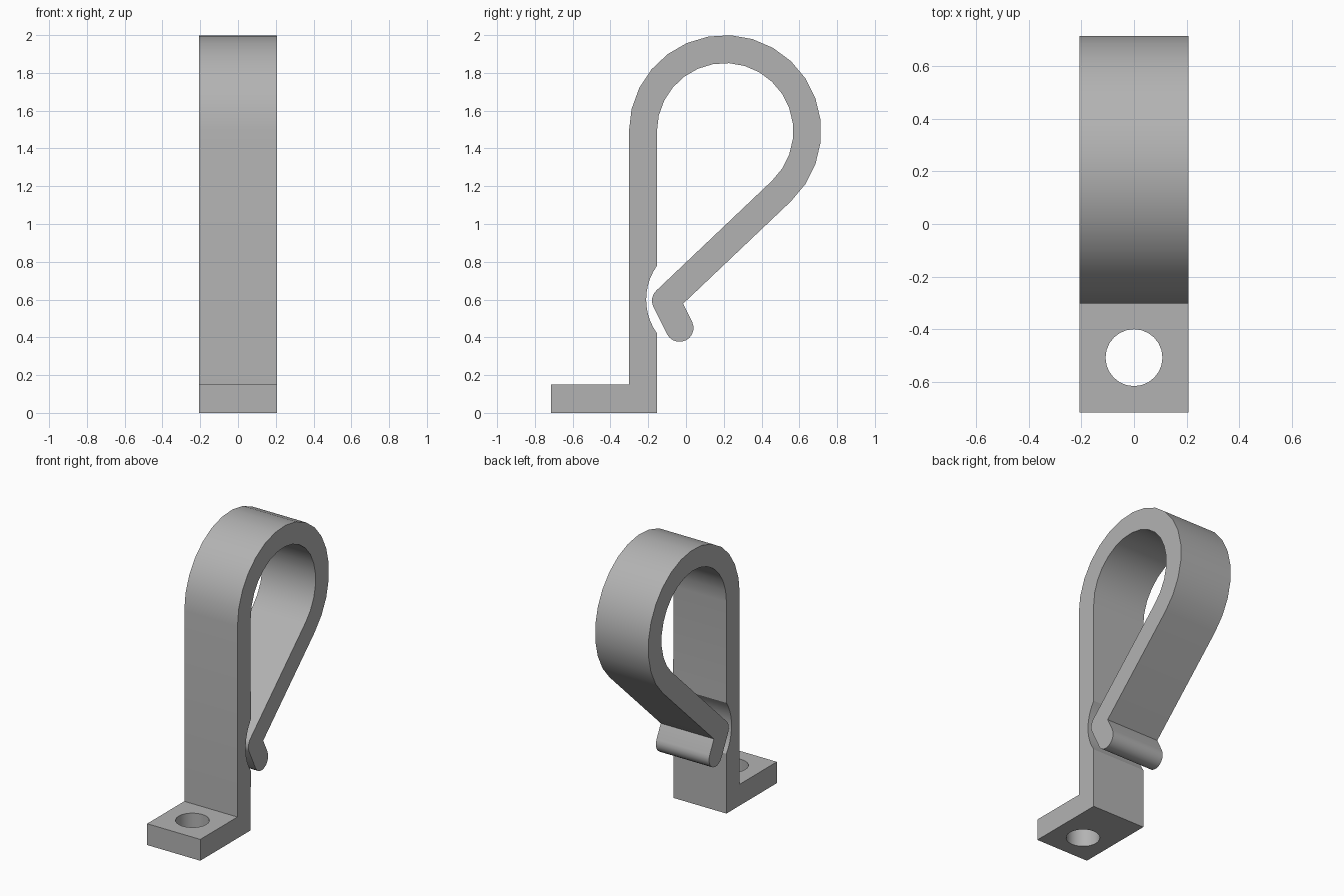
import bpy, bmesh, math
from mathutils import Vector

cube = bpy.data.objects.get("Cube")
if cube:
    bpy.data.objects.remove(cube, do_unlink=True)

HALF_WIDTH = 0.207
BAND = 0.074                                   # half the strip thickness
LOOP, LOOP_R = Vector((0.207, 1.491)), 0.435   # loop centre and mid radius
BEND, TIP = Vector((-0.106, 0.594)), Vector((-0.034, 0.45))
LOOP_END = -46.5
FRONT, BACK = -0.302, -0.154                   # faces of the upright leg
FOOT_FRONT, FOOT_TOP = -0.715, 0.15


def arc(centre, radius, start, end, steps):
    """Points along an arc in the side plane, angles in degrees."""
    angles = [math.radians(start + (end - start) * i / steps) for i in range(steps + 1)]
    return [centre + radius * Vector((math.cos(a), math.sin(a))) for a in angles]


def degrees_of(v):
    return math.degrees(math.atan2(v.y, v.x))


# Side directions of the slanted arm and of the hooked lip
arm_side = Vector((math.cos(math.radians(LOOP_END)), math.sin(math.radians(LOOP_END))))
lip = (TIP - BEND).normalized()
lip_side = Vector((-lip.y, lip.x))
crook = BEND + (arm_side + lip_side) * BAND / (1 + arm_side.dot(lip_side))
lip_angle = degrees_of(lip_side)

# Closed side profile: foot, leg front, loop, arm, lip, back inside, notch
profile = [Vector((BACK, 0)), Vector((FOOT_FRONT, 0)),
           Vector((FOOT_FRONT, FOOT_TOP)), Vector((FRONT, FOOT_TOP))]
profile += arc(LOOP, LOOP_R + BAND, 180, LOOP_END, 17)
profile.append(crook)
profile += arc(TIP, BAND, lip_angle, lip_angle - 180, 10)
profile += arc(BEND, BAND, lip_angle + 180, degrees_of(-arm_side) % 360, 6)
profile += arc(LOOP, LOOP_R - BAND, LOOP_END, 180, 17)
profile += arc(Vector((0.097, 0.6)), 0.308, 144.5, 215.5, 10)

# Extrude the profile across the width
bm = bmesh.new()
face = bm.faces.new([bm.verts.new((-HALF_WIDTH, p.x, p.y)) for p in profile])
out = bmesh.ops.extrude_face_region(bm, geom=[face])
moved = [g for g in out["geom"] if isinstance(g, bmesh.types.BMVert)]
bmesh.ops.translate(bm, verts=moved, vec=(2 * HALF_WIDTH, 0, 0))
bmesh.ops.recalc_face_normals(bm, faces=bm.faces)
mesh = bpy.data.meshes.new("spring_clip")
bm.to_mesh(mesh)
bm.free()
clip = bpy.data.objects.new("spring_clip", mesh)
bpy.context.collection.objects.link(clip)

# Plain grey material
grey = bpy.data.materials.new("plain_grey")
grey.use_nodes = True
colour = (0.45, 0.45, 0.45, 1)
grey.diffuse_color = colour
grey.node_tree.nodes["Principled BSDF"].inputs["Base Color"].default_value = colour
mesh.materials.append(grey)

# Screw hole through the foot
bpy.ops.mesh.primitive_cylinder_add(vertices=24, radius=0.108, depth=0.5,
                                    location=(0, -0.507, FOOT_TOP / 2))
cutter = bpy.context.object
cutter.name = "screw_hole_cutter"
cutter.hide_render = True
cutter.data.materials.append(grey)
hole = clip.modifiers.new("screw_hole", 'BOOLEAN')
hole.operation = 'DIFFERENCE'
hole.solver = 'EXACT'
hole.object = cutter

bpy.ops.object.select_all(action='DESELECT')
clip.select_set(True)
bpy.context.view_layer.objects.active = clip
bpy.ops.object.modifier_apply(modifier=hole.name)
bpy.data.objects.remove(cutter, do_unlink=True)
bpy.ops.object.shade_smooth_by_angle(angle=math.radians(26))
